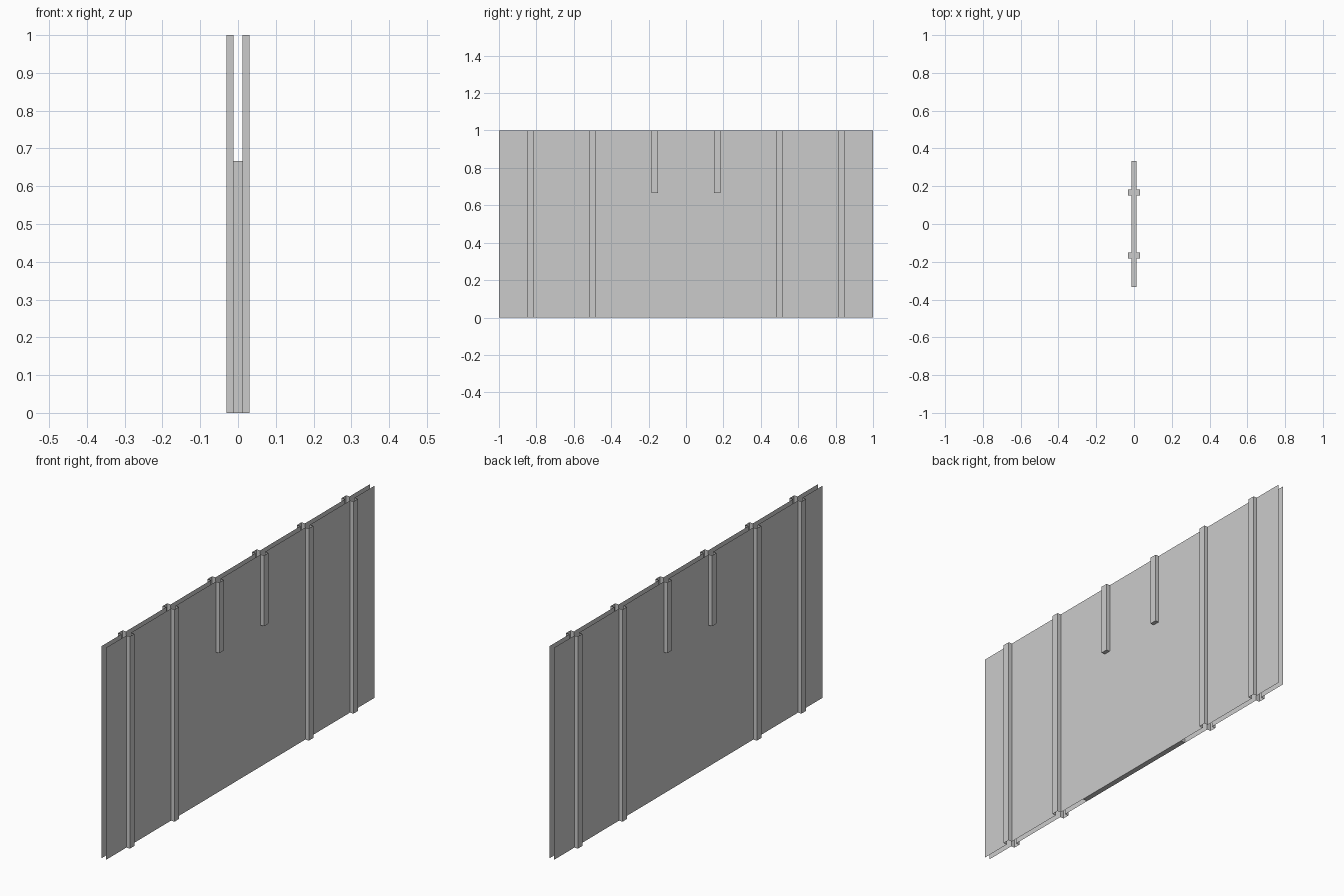
import bpy, bmesh

if "Cube" in bpy.data.objects:
    bpy.data.objects.remove(bpy.data.objects["Cube"])

SHEET, RIB = 0.0125, 0.031      # half thickness at the panel and at the ribs
HALF_RIB = 1 / 60               # half rib width
THIRD, LINTEL, TOP = 1 / 3, 2 / 3, 1.0


def finish(name, bm):
    mesh = bpy.data.meshes.new(name)
    bm.to_mesh(mesh)
    bm.free()
    obj = bpy.data.objects.new(name, mesh)
    bpy.context.collection.objects.link(obj)
    return obj


def ribbed_sheet(name, y0, y1, ribs, z0, z1, cap=False):
    """Open folded sheet running along y, mirrored to the other side of the wall."""
    profile = [(SHEET, y0)]
    for y in ribs:
        a, b = y - HALF_RIB, y + HALF_RIB
        profile += [(SHEET, a), (RIB, a), (RIB, b), (SHEET, b)]
    profile.append((SHEET, y1))
    bm = bmesh.new()
    low = [bm.verts.new((x, y, z0)) for x, y in profile]
    high = [bm.verts.new((x, y, z1)) for x, y in profile]
    for i in range(len(profile) - 1):
        bm.faces.new((low[i], low[i + 1], high[i + 1], high[i]))
    if cap:                     # closed undersides of the ribs
        for i in range(1, len(low) - 1, 4):
            bm.faces.new(low[i:i + 4][::-1])
    obj = finish(name, bm)
    obj.modifiers.new("both_sides", 'MIRROR')
    return obj


# full-height wall bays at either end
ribbed_sheet("left_bay", -1, -THIRD, (-5 / 6, -0.5), 0, TOP)
ribbed_sheet("right_bay", THIRD, 1, (0.5, 5 / 6), 0, TOP)

# bay above the doorway, with short ribs
ribbed_sheet("lintel_bay", -THIRD, THIRD, (-1 / 6, 1 / 6), LINTEL, TOP, cap=True)

# closed flat door block filling the middle
bm = bmesh.new()
bmesh.ops.create_cube(bm, size=1)
bmesh.ops.scale(bm, vec=(2 * SHEET, 2 * THIRD, LINTEL), verts=bm.verts)
bmesh.ops.translate(bm, vec=(0, 0, LINTEL / 2), verts=bm.verts)
finish("door_block", bm)
